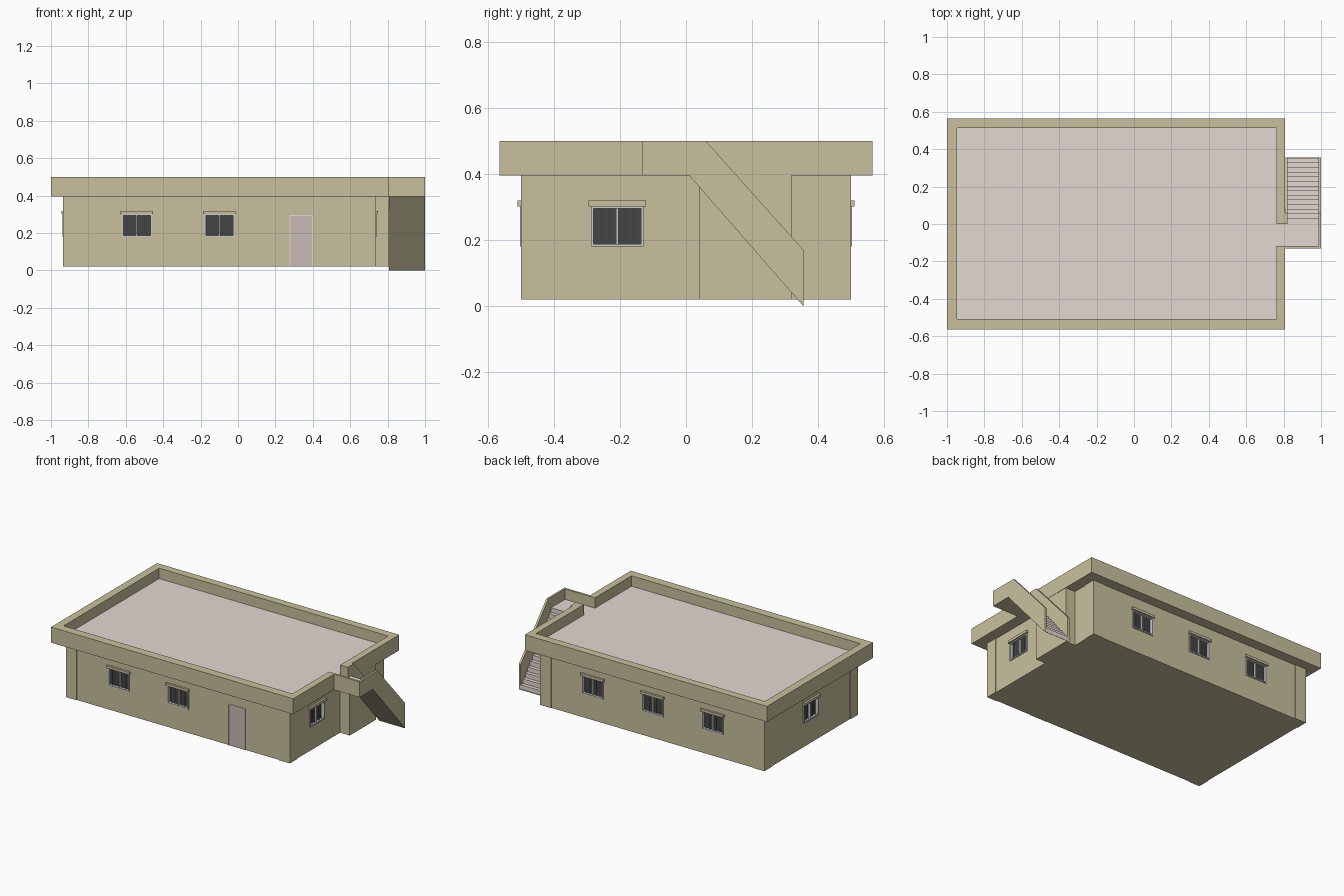
import bpy, bmesh
from math import pi
from mathutils import Matrix, Vector

if "Cube" in bpy.data.objects:
    bpy.data.objects.remove(bpy.data.objects["Cube"])


def mat(name, r, g, b):
    m = bpy.data.materials.new(name)
    m.diffuse_color = (r, g, b, 1)
    m.use_nodes = True
    m.node_tree.nodes["Principled BSDF"].inputs["Base Color"].default_value = m.diffuse_color
    return m


PLASTER = mat("plaster", 0.58, 0.53, 0.34)
TILE = mat("tile", 0.78, 0.69, 0.65)
DOOR = mat("door_paint", 0.60, 0.49, 0.45)
FRAME = mat("frame_metal", 0.62, 0.62, 0.64)
GLASS = mat("dark_glass", 0.06, 0.06, 0.06)


def finish(name, bm, material, matrix=None):
    if matrix:
        bm.transform(matrix)
    bmesh.ops.recalc_face_normals(bm, faces=bm.faces)
    me = bpy.data.meshes.new(name)
    bm.to_mesh(me)
    bm.free()
    ob = bpy.data.objects.new(name, me)
    bpy.context.collection.objects.link(ob)
    if material:
        me.materials.append(material)
    return ob


def boxes(name, specs, material, matrix=None):
    """One object from boxes given as (x0, x1, y0, y1, z0, z1)."""
    bm = bmesh.new()
    for x0, x1, y0, y1, z0, z1 in specs:
        c = Vector((x0 + x1, y0 + y1, z0 + z1)) / 2
        m = Matrix.Translation(c) @ Matrix.Diagonal((x1 - x0, y1 - y0, z1 - z0, 1))
        bmesh.ops.create_cube(bm, size=1, matrix=m)
    return finish(name, bm, material, matrix)


def extrude_x(name, profile, x0, x1, material):
    """Extrude a (y, z) profile from x0 to x1."""
    bm = bmesh.new()
    f = bm.faces.new([bm.verts.new((x0, y, z)) for y, z in profile])
    r = bmesh.ops.extrude_face_region(bm, geom=[f])
    vs = [v for v in r["geom"] if isinstance(v, bmesh.types.BMVert)]
    bmesh.ops.translate(bm, verts=vs, vec=(x1 - x0, 0, 0))
    return finish(name, bm, material)


# Main sizes
XL, XR, Y = -0.931, 0.734, 0.496          # wall faces
Z0, ZR, ZF, ZT = 0.02, 0.395, 0.43, 0.50  # base, roof underside, roof floor, parapet top

# Walls and corner columns
walls = boxes("walls", [(XL, XR, -Y, Y, Z0, ZR)], PLASTER)
e = 0.004
boxes("corner_columns",
      [(x, x + 0.08, y, y + 0.08, Z0, ZR)
       for x in (XL - e, XR + e - 0.08) for y in (-Y - e, Y + e - 0.08)], PLASTER)
boxes("stair_pier", [(XR - 0.01, 0.806, 0.04, 0.32, Z0, ZR)], PLASTER)

# Roof slab, floor finish and parapet with a gap at the stair
boxes("roof_slab", [(-1, 0.808, -0.565, 0.565, ZR, ZF - 0.004)], PLASTER)
boxes("roof_floor", [(-0.947, 0.762, -0.507, 0.512, ZF - 0.004, ZF),
                     (0.762, 0.808, -0.118, 0, ZF - 0.004, ZF)], TILE)
zp = ZF - 0.004
boxes("parapet", [(-1, 0.808, -0.565, -0.507, zp, ZT),
                  (-1, 0.808, 0.512, 0.565, zp, ZT),
                  (-1, -0.947, -0.507, 0.512, zp, ZT),
                  (0.762, 0.808, -0.507, -0.118, zp, ZT),
                  (0.762, 0.808, 0, 0.512, zp, ZT)], PLASTER)

# Windows: local x along the wall, local -y outwards
cutters = []


def window(tag, x, y, angle):
    m = Matrix.Translation((x, y, 0)) @ Matrix.Rotation(angle, 4, 'Z')
    w, a, b, t = 0.08, 0.18, 0.303, 0.008
    cutters.append((m, (-w + 0.002, w - 0.002, -0.03, 0.02, a + 0.002, b - 0.002)))
    boxes(tag + "_frame", [(-w, -w + t, -0.006, 0.018, a, b),
                           (w - t, w, -0.006, 0.018, a, b),
                           (-w + t, w - t, -0.006, 0.018, a, a + t),
                           (-w + t, w - t, -0.006, 0.018, b - t, b),
                           (-0.004, 0.004, 0.0, 0.016, a + t, b - t)], FRAME, m)
    boxes(tag + "_glass", [(-w + t, w - t, 0.014, 0.019, a + t, b - t)], GLASS, m)
    boxes(tag + "_bars", [(s * k * 0.024 - 0.0015, s * k * 0.024 + 0.0015,
                           -0.001, 0.002, a + t, b - t)
                          for s in (-1, 1) for k in (1, 2)], FRAME, m)
    boxes(tag + "_lintel", [(-0.087, 0.087, -0.014, 0.004, b - 0.001, 0.319)], PLASTER, m)


for i, x in enumerate((-0.541, -0.10)):
    window(f"front_window_{i + 1}", x, -Y, 0)
for i, x in enumerate((-0.547, -0.099, 0.349)):
    window(f"back_window_{i + 1}", x, Y, pi)
window("right_window", XR, -0.208, pi / 2)
window("left_window", XL, 0.0, -pi / 2)

# Cut the window openings out of the walls
bm = bmesh.new()
for m, (x0, x1, y0, y1, z0, z1) in cutters:
    c = Vector((x0 + x1, y0 + y1, z0 + z1)) / 2
    bmesh.ops.create_cube(bm, size=1, matrix=m @ Matrix.Translation(c)
                          @ Matrix.Diagonal((x1 - x0, y1 - y0, z1 - z0, 1)))
cutter = finish("window_cutter", bm, None)
cutter.hide_render = True
cutter.hide_viewport = True
mod = walls.modifiers.new("openings", 'BOOLEAN')
mod.object = cutter
mod.operation = 'DIFFERENCE'
mod.solver = 'EXACT'

# Front door
boxes("door", [(0.281, 0.396, -Y - 0.002, -Y + 0.01, Z0, 0.291)], DOOR)
boxes("door_frame", [(0.275, 0.281, -Y - 0.004, -Y + 0.01, Z0, 0.297),
                     (0.396, 0.402, -Y - 0.004, -Y + 0.01, Z0, 0.297),
                     (0.281, 0.396, -Y - 0.004, -Y + 0.01, 0.291, 0.297)], TILE)

# Stair flight: sawtooth profile over a sloping soffit
N, YA, YB = 14, 0.03, 0.354
rise, run = (ZF - 0.003) / N, (YB - YA) / (N - 1)
steps = [(YB, 0.003)]
for k in range(N):
    y, z = YB - k * run, 0.003 + (k + 1) * rise
    steps.append((y, z))
    if k < N - 1:
        steps.append((y - run, z))
steps += [(-0.118, ZF), (-0.118, ZR + 0.002), (0.012, ZR + 0.002)]
extrude_x("stair_steps", steps, 0.82, 0.987, TILE)

# Plaster soffit, side walls and landing front
extrude_x("stair_soffit", [(-0.118, ZR), (0.01, ZR), (0.355, 0.0), (0.355, 0.004),
                           (0.012, ZR + 0.004), (-0.118, ZR + 0.004)],
          0.808, 0.987, PLASTER)
slope = [(0.06, ZT), (0.355, 0.17), (0.355, 0.0), (0.01, ZR)]
extrude_x("stair_outer_wall", [(-0.132, ZR), (-0.132, ZT)] + slope, 0.986, 1.0, PLASTER)
extrude_x("stair_inner_wall", [(0, ZR), (0, ZT)] + slope, 0.807, 0.821, PLASTER)
boxes("landing_floor", [(0.808, 0.821, -0.118, 0, ZR, ZF)], TILE)
boxes("landing_front_wall", [(0.807, 0.987, -0.132, -0.118, ZR, ZT)], PLASTER)
